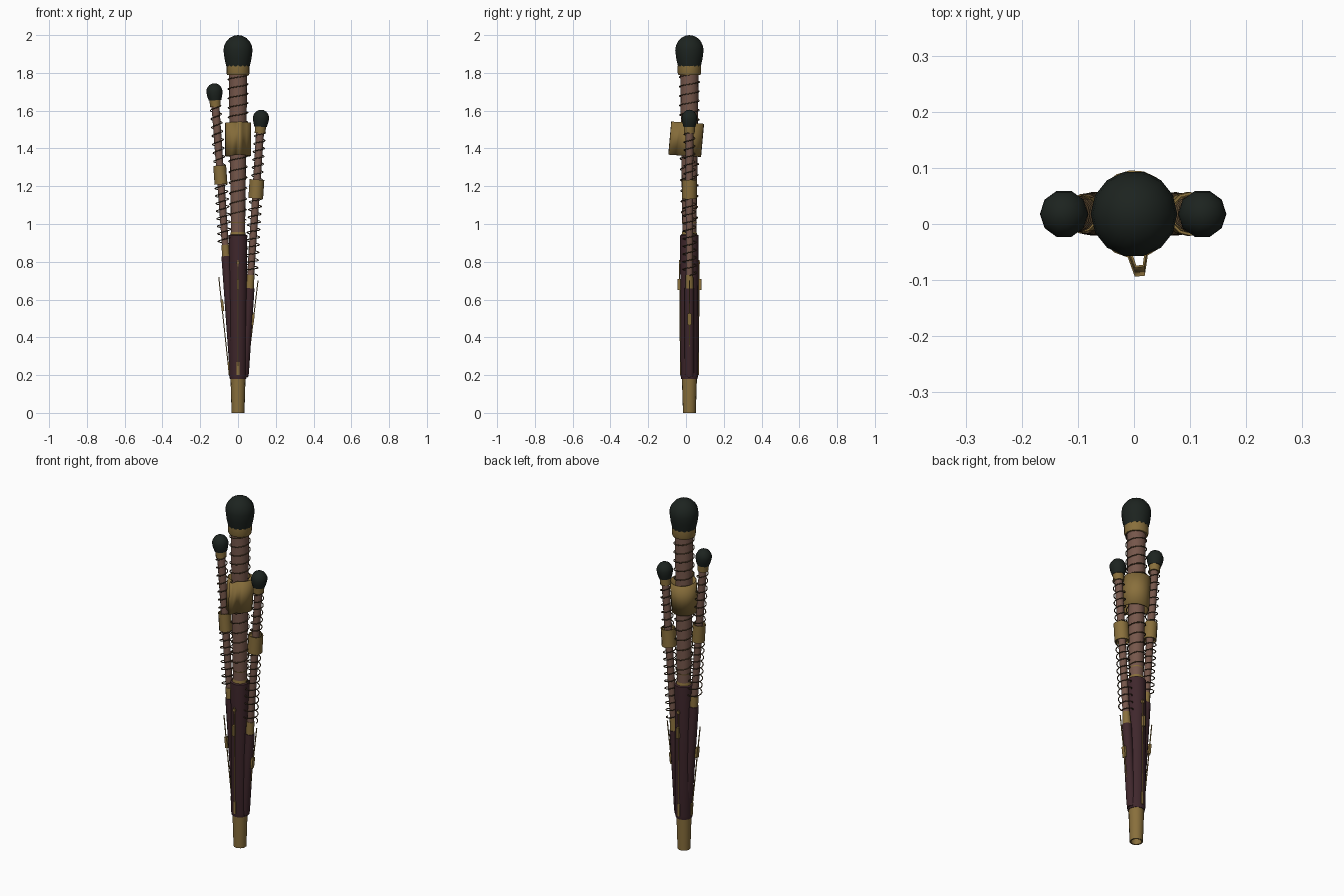
import bpy, bmesh, math
from mathutils import Vector

if "Cube" in bpy.data.objects:
    bpy.data.objects.remove(bpy.data.objects["Cube"])

YC = 0.018


def mat(name, c):
    m = bpy.data.materials.new(name)
    m.diffuse_color = (*c, 1)
    m.use_nodes = True
    m.node_tree.nodes["Principled BSDF"].inputs["Base Color"].default_value = m.diffuse_color
    return m


BRASS = mat("brass", (0.25, 0.16, 0.045))
WOOD = mat("wood", (0.18, 0.095, 0.07))
DARK = mat("dark_wood", (0.05, 0.02, 0.025))
KNOB = mat("knob_black", (0.012, 0.017, 0.014))
WIRE = mat("wire", (0.09, 0.055, 0.025))


def finish(name, bm, m, smooth=True):
    bmesh.ops.recalc_face_normals(bm, faces=bm.faces)
    me = bpy.data.meshes.new(name)
    bm.to_mesh(me)
    bm.free()
    me.materials.append(m)
    if smooth:
        me.shade_smooth()
        me.set_sharp_from_angle(angle=math.radians(40))
    ob = bpy.data.objects.new(name, me)
    bpy.context.collection.objects.link(ob)
    return ob


class Axis:
    """Leaning pipe axis through (x, z) with dx/dz slope."""
    def __init__(self, x, z, slope):
        self.x, self.z = x, z
        self.d = Vector((slope, 0, 1)).normalized()
        self.u = Vector((self.d.z, 0, -self.d.x))

    def at(self, r, a, z):
        base = Vector((self.x, YC, self.z)) + self.d * ((z - self.z) / self.d.z)
        return base + self.u * (r * math.cos(a)) + Vector((0, r * math.sin(a), 0))


def lathe(name, ax, prof, m, n=16):
    bm = bmesh.new()
    rings = []
    for r, z in prof:
        if r == 0:
            rings.append([bm.verts.new(ax.at(0, 0, z))] * n)
        else:
            rings.append([bm.verts.new(ax.at(r, 2 * math.pi * i / n, z)) for i in range(n)])
    for a, b in zip(rings, rings[1:]):
        for i in range(n):
            j = (i + 1) % n
            vs = list(dict.fromkeys((a[i], a[j], b[j], b[i])))
            bm.faces.new(vs)
    return finish(name, bm, m)


def wire(name, pts, r, m, sides=2):
    cu = bpy.data.curves.new(name, 'CURVE')
    cu.dimensions = '3D'
    cu.bevel_depth, cu.bevel_resolution, cu.use_fill_caps = r, sides - 1, True
    sp = cu.splines.new('POLY')
    sp.points.add(len(pts) - 1)
    for p, q in zip(sp.points, pts):
        p.co = (*q, 1)
    cu.materials.append(m)
    ob = bpy.data.objects.new(name, cu)
    bpy.context.collection.objects.link(ob)


def coil(name, ax, z0, z1, r0, r1, turns):
    n = int(turns * 14)
    pts = []
    for i in range(n + 1):
        t = i / n
        pts.append(ax.at(r0 + (r1 - r0) * t, t * turns * 2 * math.pi, z0 + (z1 - z0) * t))
    wire(name, pts, 0.0028, WIRE)


def knob(name, ax, r, rb, z0, z1, n):
    # pear shaped: tapered neck, hemispherical top
    zc = z1 - r * 1.05
    prof = [(0, z0), (rb, z0), (rb + (r - rb) * .65, z0 + (zc - z0) * .5)]
    prof += [(r * math.cos(a), zc + (z1 - zc) * math.sin(a))
             for a in [math.pi / 2 * k / 5 for k in range(5)]] + [(0, z1)]
    lathe(name, ax, prof, KNOB, n)


def tube(r0, r1, z0, z1, wall=0.006):
    return [(r0 - wall, z0 + .02), (r0 - wall, z0), (r0, z0), (r1, z1), (r1 - wall, z1), (r1 - wall, z1 - .02)]


def solid(r0, r1, z0, z1):
    return [(0, z0), (r0, z0), (r1, z1), (0, z1)]


# central pipe
C = Axis(0, 0, 0)
lathe("base_socket", C, [(0, .16), (.027, .15), (.027, 0), (.034, 0), (.04, .19), (0, .19)], BRASS)
lathe("main_dark_stock", C, [(0, .18), (.043, .18), (.047, .2), (.049, .94), (.04, .945), (0, .945)], DARK)
lathe("main_lower_collar", C, [(.042, .94), (.037, .96), (.036, 1.0), (.04, 1.01), (0, 1.01)], BRASS)
lathe("main_pipe", C, solid(.037, .049, .94, 1.81), WOOD)
lathe("main_upper_collar", C, [(0, 1.79), (.058, 1.79), (.062, 1.8), (.062, 1.84), (0, 1.84)], BRASS)
knob("main_knob", C, .077, .062, 1.835, 2.0, 14)
coil("main_spring_lower", C, 1.02, 1.36, .043, .05, 6)
coil("main_spring_upper", C, 1.54, 1.79, .052, .054, 5)

# tilted main clamp with a narrow lug at the front
bm = bmesh.new()
gap = math.radians(15)
loop = []
for i in range(17):
    a = -math.pi / 2 + gap + (2 * math.pi - 2 * gap) * i / 16
    loop.append((.07 * math.cos(a), .07 * math.sin(a)))
loop += [(-.009, -.103), (.009, -.103)]
rings = []
for z in (1.36, 1.535):
    dy = (z - 1.45) * .09
    rings.append([bm.verts.new((x * .985 - y * .1, YC + y + x * .1 + dy, z - y * .07)) for x, y in loop])
n = len(loop)
for i in range(n):
    j = (i + 1) % n
    bm.faces.new((rings[0][i], rings[0][j], rings[1][j], rings[1][i]))
clamp = finish("main_clamp", bm, BRASS)
mod = clamp.modifiers.new("thickness", 'SOLIDIFY')
mod.thickness, mod.offset = .005, -1

# side pipes: name, axis, stock top, collar top, clamp range and radius, knob base and top
sides = [
    ("left", Axis(-.063, .83, -.071), .83, .89, 1.21, 1.31, .034, 1.655, 1.745),
    ("right", Axis(.065, .70, .066), .66, .73, 1.135, 1.235, .039, 1.515, 1.605),
]
for s, ax, zs, zc, k0, k1, kr, b0, b1 in sides:
    lathe(s + "_dark_stock", ax, [(0, .19), (.022, .19), (.025, .21), (.025, zs), (0, zs)], DARK, 12)
    lathe(s + "_lower_collar", ax, solid(.022, .02, zs - .005, zc), BRASS, 12)
    lathe(s + "_pipe", ax, solid(.018, .021, zs, b0), WOOD, 12)
    lathe(s + "_clamp", ax, tube(kr, kr, k0, k1, .005), BRASS, 12)
    lathe(s + "_clamp_core", ax, solid(kr - .006, kr - .006, k0 + .01, k1 - .01), BRASS, 12)
    lathe(s + "_upper_collar", ax, solid(.028, .03, b0 - .035, b0 + .005), BRASS, 12)
    knob(s + "_knob", ax, .043, .033, b0, b1, 10)
    coil(s + "_spring_lower", ax, zc, k0, .037, .033, round((k0 - zc) / .042))
    coil(s + "_spring_upper", ax, k1, b0 - .03, .03, .029, round((b0 - .03 - k1) / .042))


def block(name, c, size, slope=0):
    bm = bmesh.new()
    bmesh.ops.create_cube(bm, size=1)
    for v in bm.verts:
        z = v.co.z * size[2]
        v.co = Vector((c[0] + v.co.x * size[0] + slope * z, c[1] + v.co.y * size[1], c[2] + z))
    finish(name, bm, BRASS, False)


# side key rods with guide blocks and feet
for s, sg, zt, zb, xt in (("left", -1, .72, .57, .102), ("right", 1, .70, .495, .106)):
    sl = (xt - .046) / (zt - .2)
    wire(s + "_key_rod", [(sg * .046, YC, .2), (sg * xt, YC, zt)], .003, BRASS)
    block(s + "_key_guide", (sg * (.046 + sl * (zb - .2) - .003), YC, zb), (.014, .02, .06), sg * sl)
    block(s + "_key_foot", (sg * .046, YC, .235), (.012, .016, .07), sg * .07)

# front and back key rods with clips and pins
for s, sg in (("front", -1), ("back", 1)):
    wire(s + "_key_rod", [(0, YC + sg * .047, .2), (0, YC + sg * .052, .81)], .003, BRASS)
    block(s + "_key_clip", (0, YC + sg * .055, .68), (.012, .018, .06))
    block(s + "_key_foot", (0, YC + sg * .044, .235), (.014, .012, .07))
    block(s + "_key_pin", (0, YC + sg * .05, .795), (.014, .012, .014))
